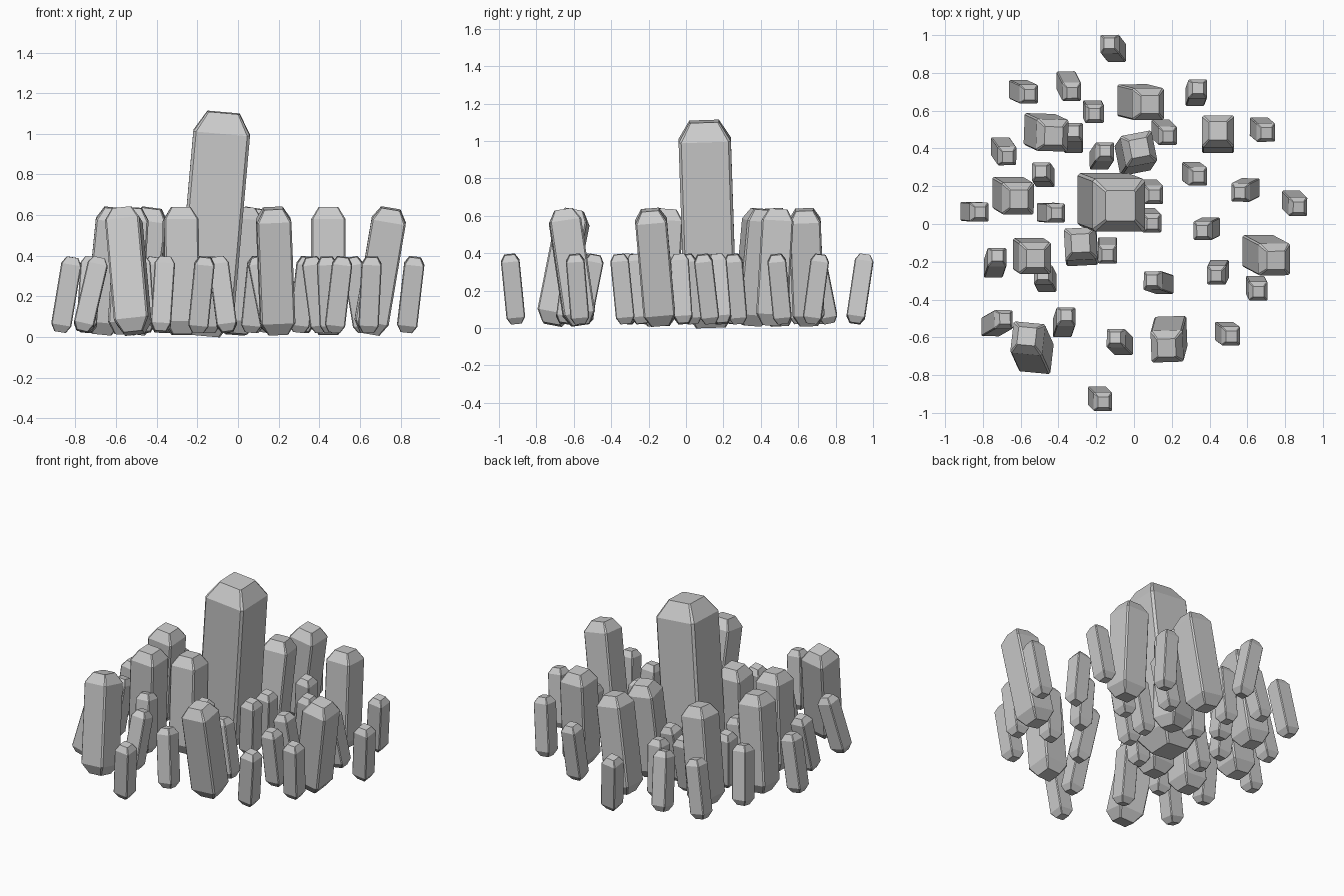
import bpy, bmesh
from math import radians
from mathutils import Vector, Matrix


def crystal(name, x, y, lean_x, lean_y, width, z0, z1, yaw=0):
    """Square column with nicked edges and blunt tapered ends, leaning along its axis."""
    tip = width * 0.36                       # height of each tapered end
    h = width / 2
    body = (z1 - z0) - 2 * tip               # distance between shoulders
    axis = Vector((lean_x, lean_y, body))
    k = h * 0.90
    outline = [(h, -k), (h, k), (k, h), (-k, h), (-h, k), (-h, -k), (-k, -h), (k, -h)]
    half = (z1 - z0) / 2
    rings = [(-half, 0.57), (-half + tip, 1), (half - tip, 1), (half, 0.57)]

    bm = bmesh.new()
    loops = [[bm.verts.new((px * s, py * s, z)) for px, py in outline] for z, s in rings]
    bm.faces.new(loops[0][::-1])
    bm.faces.new(loops[-1])
    for a, b in zip(loops, loops[1:]):
        for i in range(8):
            j = (i + 1) % 8
            bm.faces.new((a[i], a[j], b[j], b[i]))
    tilt = Vector((0, 0, 1)).rotation_difference(axis).to_matrix().to_4x4()
    place = Matrix.Translation((x, y, (z0 + z1) / 2))
    bm.transform(place @ tilt @ Matrix.Rotation(radians(yaw), 4, 'Z'))
    mesh = bpy.data.meshes.new(name)
    bm.to_mesh(mesh)
    bm.free()
    bpy.context.collection.objects.link(bpy.data.objects.new(name, mesh))


# central tall crystal
crystal("large_crystal", -0.12, 0.115, 0.08, -0.03, 0.28, 0.005, 1.107)

# medium crystals: centre x, y, lean x, y, yaw
medium = [
    (0.035, 0.645, 0.08, -0.02, 0), (-0.465, 0.485, 0.065, -0.03, -2),
    (0.445, 0.475, 0.0, 0.03, 0), (0.01, 0.375, 0.03, 0.045, 11),
    (-0.64, 0.15, 0.05, -0.03, 0), (-0.28, -0.12, -0.005, 0.03, 3),
    (-0.54, -0.17, 0.03, -0.02, 0), (0.70, -0.165, 0.085, -0.045, 0),
    (-0.54, -0.655, -0.045, 0.10, -6), (0.185, -0.61, -0.02, -0.075, 2),
]
for i, (x, y, lx, ly, yaw) in enumerate(medium):
    crystal(f"medium_crystal_{i + 1}", x, y, lx, ly, 0.17, 0.012, 0.637, yaw)

# small crystals: centre x, y, lean x, y
small = [
    (-0.11, 0.93, -0.035, 0.045), (-0.585, 0.70, 0.055, -0.025),
    (-0.345, 0.73, 0.03, -0.06), (-0.215, 0.595, 0.01, -0.02),
    (0.33, 0.695, 0.015, 0.04), (0.16, 0.485, 0.035, -0.035),
    (0.68, 0.50, 0.035, -0.03), (-0.69, 0.385, 0.035, -0.05),
    (-0.32, 0.455, 0.0, 0.06), (-0.17, 0.36, 0.03, 0.045),
    (-0.48, 0.26, -0.02, 0.03), (0.32, 0.265, 0.035, -0.025),
    (0.59, 0.18, -0.05, -0.025), (0.85, 0.11, 0.035, -0.035),
    (-0.845, 0.065, 0.05, -0.005), (-0.44, 0.06, 0.05, -0.005),
    (0.09, 0.17, 0.03, -0.03), (0.08, 0.02, 0.03, -0.03),
    (0.385, -0.025, -0.04, -0.02), (-0.735, -0.205, 0.02, 0.06),
    (-0.14, -0.14, 0.0, -0.04), (-0.47, -0.29, -0.02, 0.04),
    (0.13, -0.31, -0.06, 0.02), (0.445, -0.255, -0.015, -0.03),
    (0.65, -0.34, 0.015, -0.03), (-0.725, -0.525, 0.07, 0.04),
    (-0.37, -0.52, 0.02, 0.06), (-0.075, -0.625, -0.04, 0.04),
    (0.495, -0.58, 0.035, -0.025), (-0.18, -0.925, 0.03, -0.03),
]
for i, (x, y, lx, ly) in enumerate(small):
    crystal(f"small_crystal_{i + 1}", x, y, lx, ly, 0.1, 0.022, 0.395)
